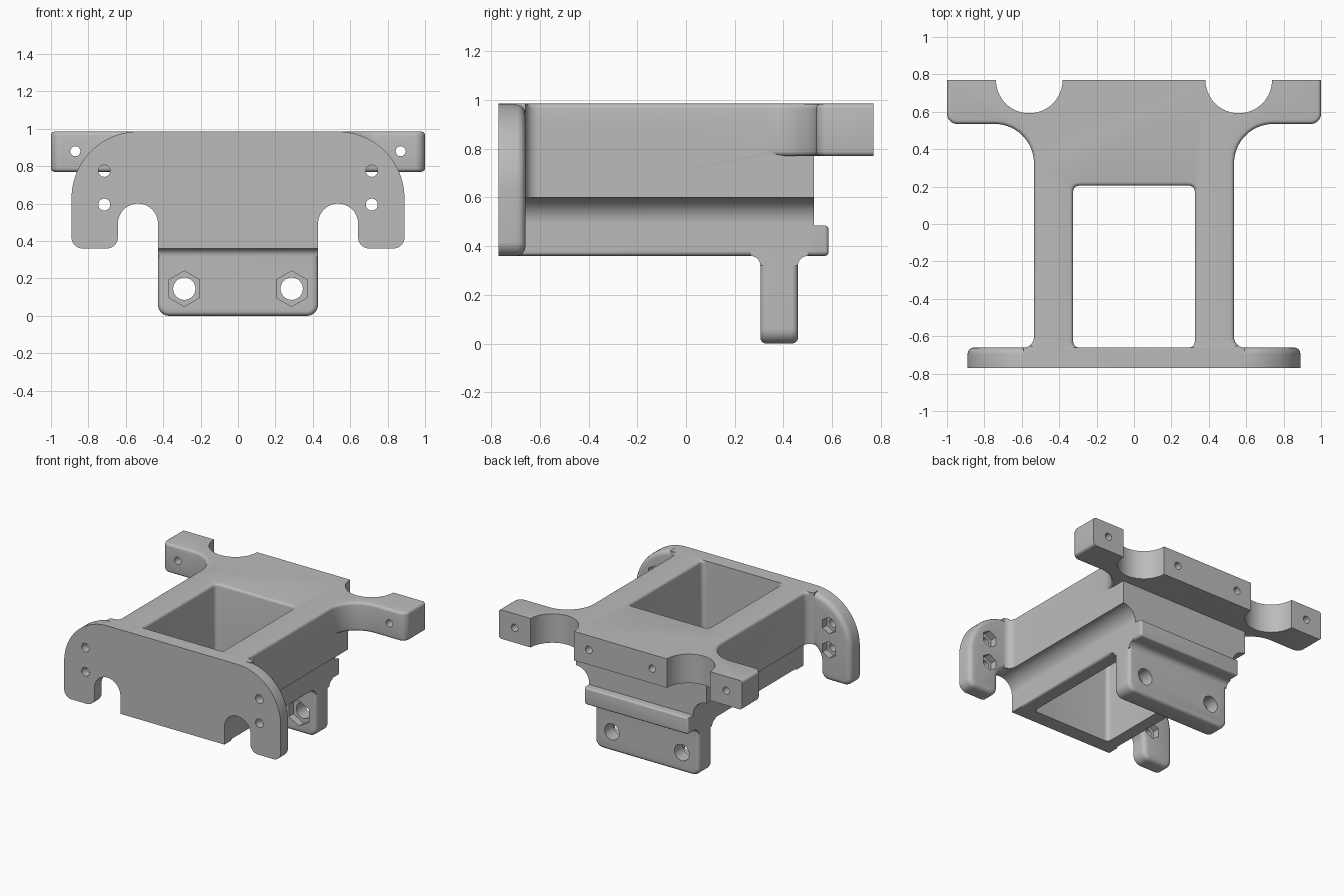
import bpy, bmesh
from math import cos, sin, radians, pi

if "Cube" in bpy.data.objects:
    bpy.data.objects.remove(bpy.data.objects["Cube"], do_unlink=True)

TOP, BASE = 0.985, 0.36      # deck top and body underside
FRONT, PLATE = -0.77, -0.66  # faces of the front plate
BACK = 0.77
W, NARROW = 0.535, 0.428     # half widths of the upper and lower body
R = W - NARROW               # side groove radius
GROOVE = 0.493               # groove centre height

grey = bpy.data.materials.new("plain grey")
grey.use_nodes = True
grey.diffuse_color = (0.5, 0.5, 0.5, 1)
grey.node_tree.nodes["Principled BSDF"].inputs["Base Color"].default_value = (0.5, 0.5, 0.5, 1)


def arc(cx, cy, r, a0, a1, n=10):
    angles = [radians(a0 + (a1 - a0) * i / n) for i in range(n + 1)]
    return [(cx + r * cos(a), cy + r * sin(a)) for a in angles]


def mirrored(half):
    return half + [(-x, y) for x, y in reversed(half)]


def finish(name, bm):
    bmesh.ops.recalc_face_normals(bm, faces=bm.faces)
    mesh = bpy.data.meshes.new(name)
    bm.to_mesh(mesh)
    bm.free()
    mesh.materials.append(grey)
    obj = bpy.data.objects.new(name, mesh)
    bpy.context.collection.objects.link(obj)
    return obj


def prism(name, points, axis, lo, hi, rule=None, width=0.02):
    """Extrude a profile along an axis; round the rim edges chosen by rule."""
    place = {"x": lambda u, v, d: (d, u, v),
             "y": lambda u, v, d: (u, d, v),
             "z": lambda u, v, d: (u, v, d)}[axis]
    bm = bmesh.new()
    rings = [[bm.verts.new(place(u, v, d)) for u, v in points] for d in (lo, hi)]
    n = len(points)
    bm.faces.new(rings[0])
    bm.faces.new(rings[1])
    for i in range(n):
        j = (i + 1) % n
        bm.faces.new((rings[0][i], rings[0][j], rings[1][j], rings[1][i]))
    bmesh.ops.recalc_face_normals(bm, faces=bm.faces)
    if rule:
        k = "xyz".index(axis)
        rim = [e for e in bm.edges
               if abs(e.verts[0].co[k] - e.verts[1].co[k]) < 1e-5
               and rule((e.verts[0].co + e.verts[1].co) / 2)]
        bmesh.ops.bevel(bm, geom=rim, offset=width, offset_type="OFFSET", segments=4,
                        profile=0.5, affect="EDGES", clamp_overlap=False)
    return finish(name, bm)


def combine(target, other, operation):
    mod = target.modifiers.new(operation.lower(), "BOOLEAN")
    mod.operation, mod.object, mod.solver = operation, other, "EXACT"
    bpy.context.view_layer.objects.active = target
    bpy.ops.object.modifier_apply(modifier=mod.name)
    bpy.data.objects.remove(other, do_unlink=True)


# Deck with arms, wire notches and rounded rims
root = [(0.59, -0.7)] + arc(0.59, PLATE + 0.055, 0.055, 270, 180)
deck_half = (root + arc(0.745, 0.325, 0.21, 180, 90, 16) + arc(0.945, 0.59, 0.055, 270, 360)
             + [(1, BACK)] + arc(0.56, BACK, 0.178, 360, 180, 28))
bracket = prism("bracket", mirrored(deck_half), "z", 0.77, TOP,
                lambda c: -0.65 < c.y < 0.765 and not (abs(c.x) < 0.75 and c.y > 0.56)
                and abs(c.x) > 0.5)

# Upper and lower body
upper = prism("upper_body", mirrored(root + [(W, 0.525)]), "z", GROOVE + R, 0.9)
foot = arc(NARROW - 0.02, BASE + 0.02, 0.02, 270, 360, 5)
lower = prism("lower_body", mirrored(foot + arc(W, GROOVE, R, 180, 90, 14) + [(0.5, 0.7)]),
              "y", -0.7, 0.525)
lip = prism("rear_lip", mirrored(foot + [(NARROW, 0.485)]), "y", 0.4, 0.585,
            lambda c: c.y > 0.5, 0.015)

# Front plate with two legs
plate_half = ([(NARROW, BASE)] + arc(W, GROOVE, R, 180, 0, 24)
              + arc(W + R + 0.06, 0.42, 0.06, 180, 270) + arc(0.83, 0.42, 0.06, 270, 360)
              + arc(W, 0.63, 0.355, 0, 90, 24))
plate = prism("front_plate", mirrored(plate_half), "y", FRONT, PLATE,
              lambda c: c.y > -0.7, 0.035)

# Mounting tab and its filleted root
tab = prism("mounting_tab",
            mirrored(arc(NARROW - 0.06, 0.06, 0.06, 270, 360) + [(NARROW, 0.45)]),
            "y", 0.305, 0.46, lambda c: c.z < 0.44, 0.025)
tab_root = prism("tab_root",
                 arc(0.265, BASE - 0.04, 0.04, 90, 0) + arc(0.5, BASE - 0.04, 0.04, 180, 90)
                 + [(0.5, 0.42), (0.265, 0.42)], "x", -NARROW, NARROW)

for part in (upper, lower, lip, plate, tab, tab_root):
    combine(bracket, part, "UNION")


# Through pocket with a rounded rim
def pocket_ring(grow):
    pts = []
    for sx, sy, a in ((1, 1, 0), (-1, 1, 90), (-1, -1, 180), (1, -1, 270)):
        cy = 0.175 if sy > 0 else PLATE + 0.03
        pts += arc(sx * 0.295, cy, 0.03 + grow, a, a + 90, 6)
    return [(x, max(y, PLATE)) for x, y in pts]


levels = [(0.2, 0)] + [(TOP - 0.02 + 0.02 * sin(t * pi / 8), 0.02 - 0.02 * cos(t * pi / 8))
                       for t in range(5)] + [(1.1, 0.02)]
bm = bmesh.new()
loops = [[bm.verts.new((x, y, z)) for x, y in pocket_ring(g)] for z, g in levels]
for a, b in zip(loops, loops[1:]):
    for i in range(len(a)):
        j = (i + 1) % len(a)
        bm.faces.new((a[i], a[j], b[j], b[i]))
bm.faces.new(loops[0])
bm.faces.new(loops[-1])
combine(bracket, finish("pocket_cutter", bm), "DIFFERENCE")


# Screw holes and hexagonal nut recesses, all along y
def bore(x, z, r, y0, y1, sides=24):
    for s in (-1, 1):
        ring = arc(s * x, z, r, 90, 450, sides)[:-1]
        combine(bracket, prism("bore_cutter", ring, "y", y0, y1), "DIFFERENCE")


for z in (0.595, 0.775):
    bore(0.715, z, 0.032, -0.9, -0.6)
    bore(0.715, z, 0.062, -0.71, -0.6, 6)
bore(0.87, 0.88, 0.027, 0.45, 0.9)
bore(0.26, 0.88, 0.027, 0.6, 0.9)
bore(0.287, 0.145, 0.06, 0.2, 0.6)
bore(0.287, 0.145, 0.095, 0.2, 0.36, 6)

# Smooth curves, sharp corners
bpy.ops.object.select_all(action="DESELECT")
bracket.select_set(True)
bpy.context.view_layer.objects.active = bracket
bpy.ops.object.shade_smooth_by_angle(angle=radians(30))
